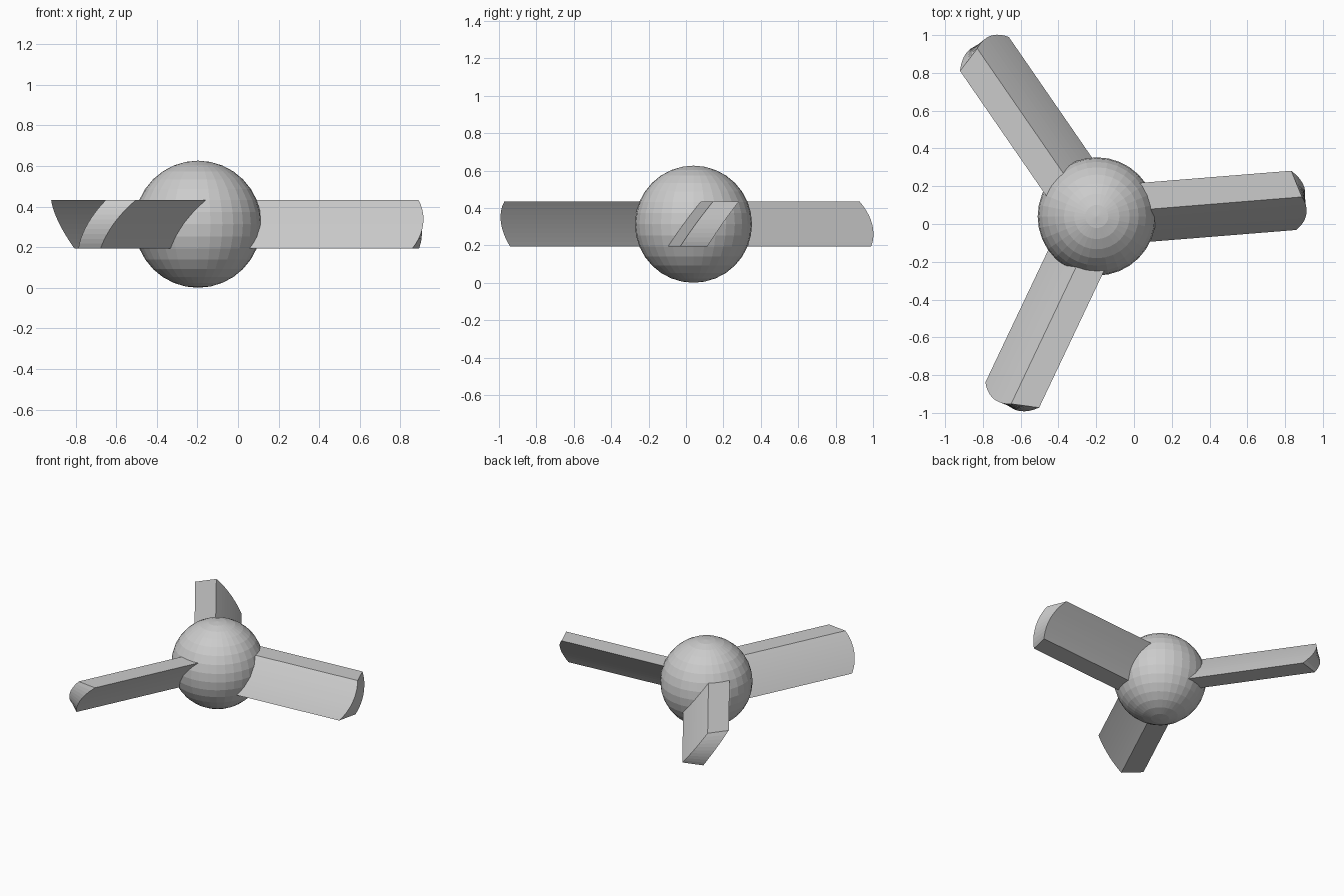
import bpy, bmesh, math
from mathutils import Matrix

if "Cube" in bpy.data.objects:
    bpy.data.objects.remove(bpy.data.objects["Cube"])

HUB = (-0.197, 0.04, 0.313)
TIP, TIP_R = 1.11, 0.31          # blade reach and tip rounding radius
HALF_H, SLOPE = 0.12, 0.717      # half height and lean of the blade section
ROWS = 10

# Hub: faceted ball
bpy.ops.mesh.primitive_uv_sphere_add(segments=32, ring_count=16, radius=0.313, location=HUB)
bpy.context.object.name = "hub"


def tip_reach(v, z):
    """Rounded tip, measured along the leaning chord of the blade."""
    c = (v * SLOPE + z) / math.hypot(SLOPE, 1)
    return TIP - TIP_R + math.sqrt(TIP_R ** 2 - c ** 2)


# Blade: leaning slab with flat top and bottom and a rounded tip
bm = bmesh.new()
rows = []
for i in range(ROWS + 1):
    z = -HALF_H + 2 * HALF_H * i / ROWS
    camber = -0.008 * (1 - (z / HALF_H) ** 2)
    row = []
    for offset in (-0.070, 0.0725):
        v = offset + SLOPE * z + camber
        row += [bm.verts.new((0.15, v, z)), bm.verts.new((tip_reach(v, z), v, z))]
    rows.append((row[0], row[1], row[3], row[2]))
for a, b in zip(rows, rows[1:]):
    for k in range(4):
        n = (k + 1) % 4
        bm.faces.new((a[k], a[n], b[n], b[k]))
bm.faces.new(rows[0][::-1])
bm.faces.new(rows[-1])
bmesh.ops.recalc_face_normals(bm, faces=bm.faces)
blade_mesh = bpy.data.meshes.new("blade")
bm.to_mesh(blade_mesh)
bm.free()

# Three blades around the hub
for i in range(3):
    blade = bpy.data.objects.new(f"blade_{i + 1}", blade_mesh)
    blade.matrix_world = Matrix.Translation(HUB) @ Matrix.Rotation(math.radians(4.6 + 120 * i), 4, 'Z')
    bpy.context.collection.objects.link(blade)
